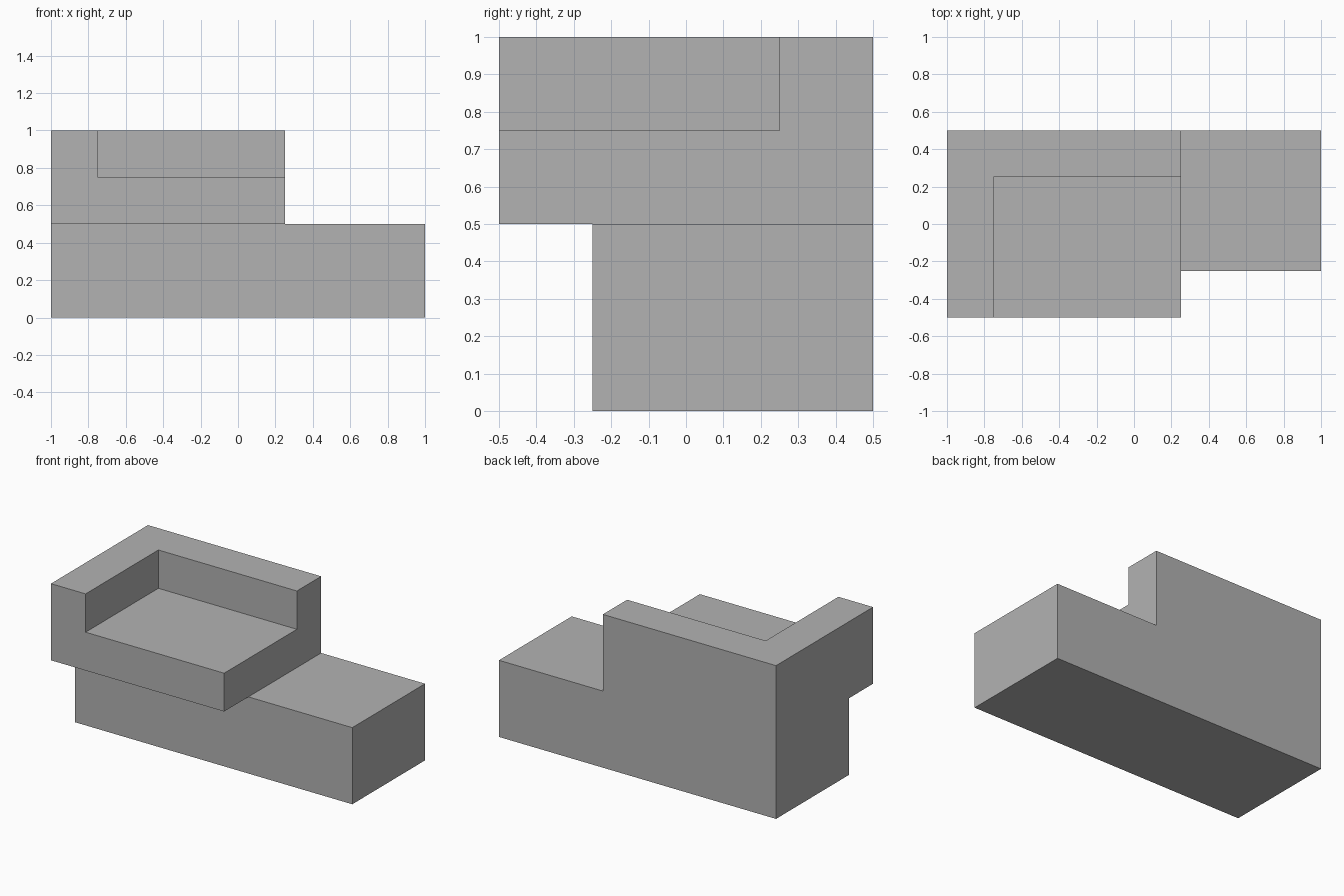
import bpy
from mathutils import Vector

default_cube = bpy.data.objects.get("Cube")
if default_cube:
    bpy.data.objects.remove(default_cube, do_unlink=True)

# Single grey material
grey = bpy.data.materials.new("grey")
grey.use_nodes = True
colour = (0.448, 0.448, 0.448, 1)
grey.diffuse_color = colour
grey.node_tree.nodes["Principled BSDF"].inputs["Base Color"].default_value = colour


def box(name, low, high):
    """Add a flat-shaded box spanning two opposite corners."""
    low, high = Vector(low), Vector(high)
    bpy.ops.mesh.primitive_cube_add(size=1, location=(low + high) / 2)
    obj = bpy.context.object
    obj.name = obj.data.name = name
    obj.scale = high - low
    bpy.ops.object.transform_apply(location=True, rotation=True, scale=True)
    obj.data.materials.append(grey)
    return obj


def combine(target, tool, operation):
    """Apply a boolean to the target and discard the tool."""
    tool.hide_render = True
    mod = target.modifiers.new(operation.lower(), "BOOLEAN")
    mod.operation = operation
    mod.solver = "EXACT"
    mod.object = tool
    bpy.context.view_layer.objects.active = target
    bpy.ops.object.modifier_apply(modifier=mod.name)
    bpy.data.objects.remove(tool, do_unlink=True)


# Long base, with the overhanging upper block fused on top
body = box("stepped_body", (-1, -0.25, 0), (1, 0.5, 0.5))
upper_block = box("upper_block", (-1, -0.5, 0.5), (0.25, 0.5, 1))
combine(body, upper_block, "UNION")

# Recess open to the front and left, leaving an L-shaped wall
recess = box("recess_cutter", (-0.75, -0.75, 0.75), (0.5, 0.25, 1.25))
combine(body, recess, "DIFFERENCE")

# Merge coplanar faces so each side is one clean surface
merge = body.modifiers.new("merge_flat_faces", "DECIMATE")
merge.decimate_type = "DISSOLVE"
merge.angle_limit = 0.01
bpy.ops.object.modifier_apply(modifier=merge.name)
